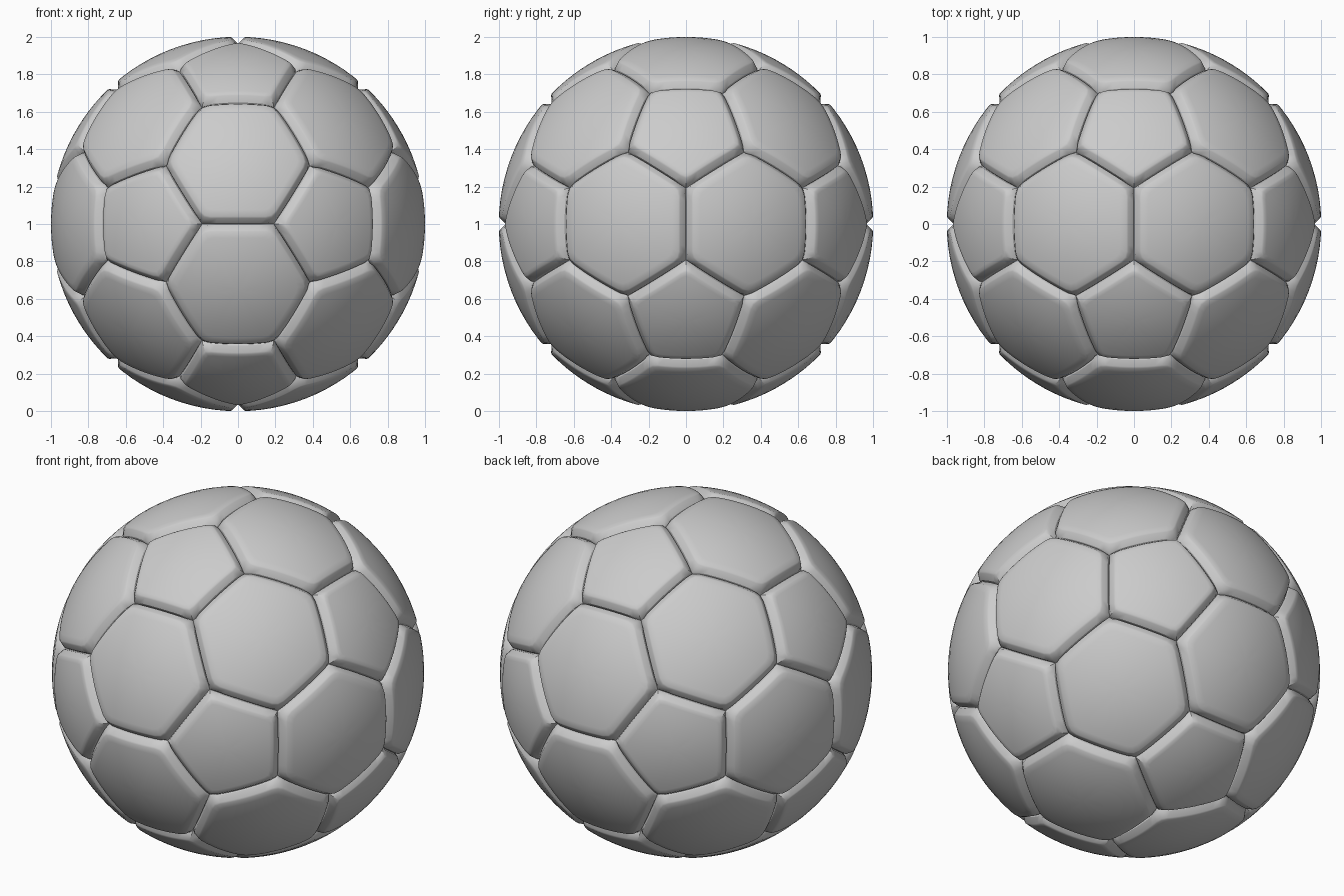
import bpy, bmesh, math
from mathutils import Vector

cube = bpy.data.objects.get("Cube")
if cube:
    bpy.data.objects.remove(cube)

grey = bpy.data.materials.new("panel grey")
grey.use_nodes = True
grey.diffuse_color = (0.6, 0.6, 0.6, 1)
grey.node_tree.nodes["Principled BSDF"].inputs["Base Color"].default_value = (0.6, 0.6, 0.6, 1)

STEPS = 10                      # points along each panel side
# Seam profile: distance in from the seam, radius
SEAM = [(0, 0.95), (0.005, 0.969), (0.034, 0.996), (0.044, 1.0008)]
INNER = [0.78, 0.64, 0.48, 0.32, 0.16]   # ring scales over the domed middle


def truncated_icosahedron():
    """Flat pentagons and hexagons, as lists of corner points."""
    phi = (1 + math.sqrt(5)) / 2
    ico = []
    for a in (-1, 1):
        for b in (-phi, phi):
            ico += [Vector((a, b, 0)), Vector((0, a, b)), Vector((b, 0, a))]
    bm = bmesh.new()
    for p in ico:
        for q in ico:
            if 1.9 < (p - q).length < 2.1:
                bm.verts.new(((2 * p + q) / 3).normalized())
    bmesh.ops.convex_hull(bm, input=bm.verts[:])
    bmesh.ops.dissolve_limit(bm, angle_limit=0.05, verts=bm.verts[:], edges=bm.edges[:])
    faces = [[v.co.copy() for v in f.verts] for f in bm.faces]
    bm.free()
    return faces


def add_panel(bm, corners):
    """One domed panel, made of rings from the seam to the middle."""
    n = len(corners)
    centre = sum(corners, Vector()) / n
    apothem = ((corners[0] + corners[1]) / 2 - centre).length
    reach = (corners[0] - centre).length
    outline = [corners[i].lerp(corners[(i + 1) % n], k / STEPS) - centre
               for i in range(n) for k in range(STEPS)]
    profile = [(1 - 0.95 * d / apothem, r) for d, r in SEAM]
    profile += [(s, SEAM[-1][1]) for s in INNER]
    rings = []
    for level, (scale, radius) in enumerate(profile):
        ring = []
        for p in outline:
            # Round the corners a little, except on the seam itself
            limit = reach * 0.975 / p.length if level else 1
            point = centre + p * scale * min(1, limit)
            ring.append(bm.verts.new(point.normalized() * radius))
        rings.append(ring)
    count = len(outline)
    for outer, inner in zip(rings, rings[1:]):
        for i in range(count):
            j = (i + 1) % count
            bm.faces.new((outer[i], outer[j], inner[j], inner[i]))
    hub = bm.verts.new(centre.normalized() * SEAM[-1][1])
    for i in range(count):
        bm.faces.new((rings[-1][i], rings[-1][(i + 1) % count], hub))


def build(name, faces):
    bm = bmesh.new()
    for corners in faces:
        add_panel(bm, corners)
    bmesh.ops.remove_doubles(bm, verts=bm.verts[:], dist=0.0005)
    for f in bm.faces:
        f.normal_update()
        if f.normal.dot(f.calc_center_median()) < 0:
            f.normal_flip()
    mesh = bpy.data.meshes.new(name)
    bm.to_mesh(mesh)
    bm.free()
    mesh.materials.append(grey)
    obj = bpy.data.objects.new(name, mesh)
    bpy.context.collection.objects.link(obj)
    obj.location.z = 1
    bpy.ops.object.select_all(action='DESELECT')
    obj.select_set(True)
    bpy.context.view_layer.objects.active = obj
    bpy.ops.object.shade_smooth_by_angle(angle=math.radians(30))


panels = truncated_icosahedron()
build("pentagon_panels", [f for f in panels if len(f) == 5])
build("hexagon_panels", [f for f in panels if len(f) == 6])
